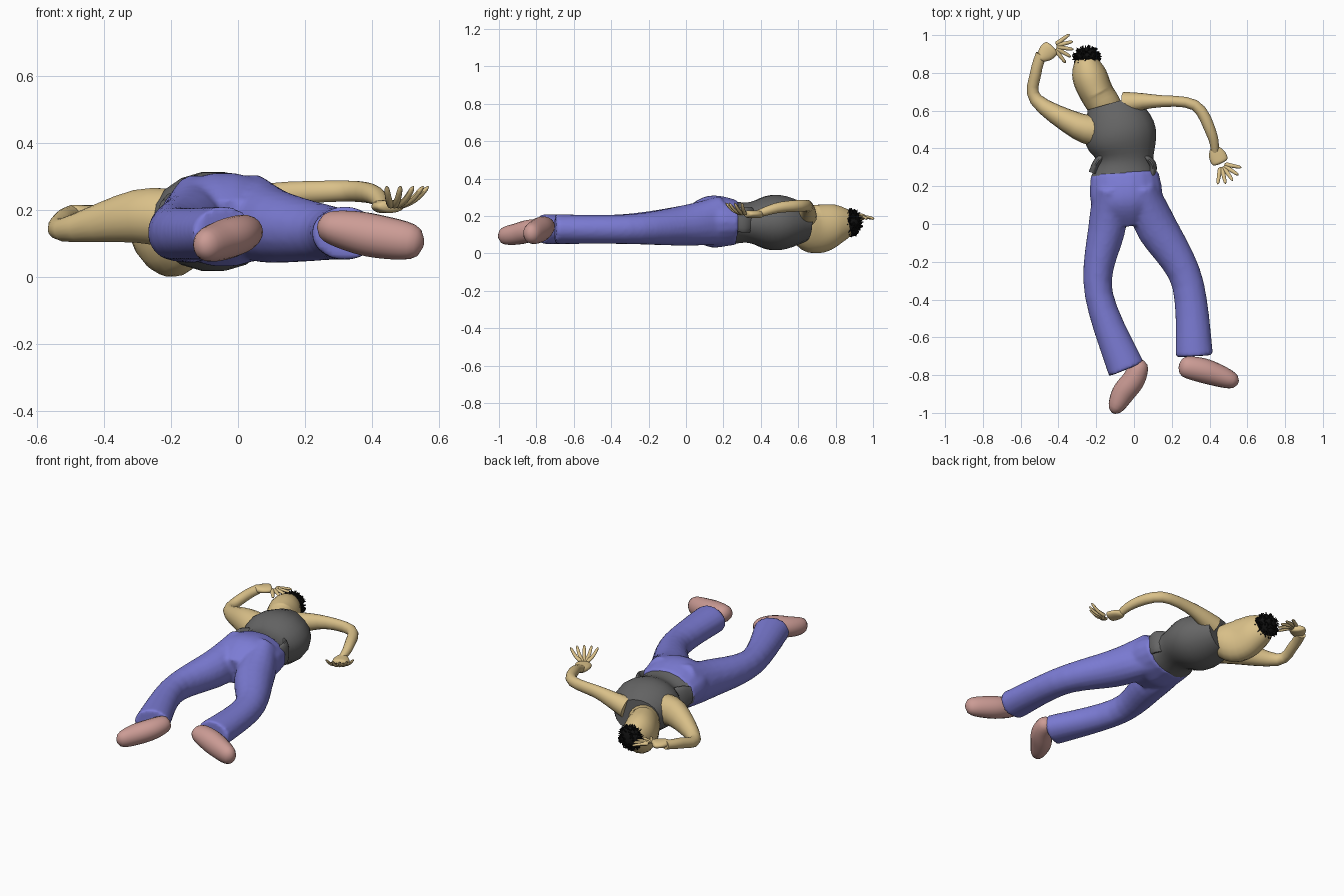
import bpy, bmesh, math, random
from mathutils import Vector, Matrix

cube = bpy.data.objects.get("Cube")
if cube:
    bpy.data.objects.remove(cube, do_unlink=True)


def material(name, red, green, blue):
    mat = bpy.data.materials.new(name)
    mat.use_nodes = True
    mat.diffuse_color = (red, green, blue, 1)
    shader = mat.node_tree.nodes["Principled BSDF"]
    shader.inputs["Base Color"].default_value = (red, green, blue, 1)
    return mat


skin = material("tan skin", .7, .53, .25)
vest_grey = material("dark grey cloth", .13, .13, .13)
trouser_blue = material("violet blue cloth", .2, .2, .66)
shoe_pink = material("dusty pink leather", .6, .33, .3)
hair_black = material("black hair", .005, .005, .005)


def spline(values, t):
    """Smooth curve through evenly spaced values, for t from start to end."""
    last = len(values) - 1
    index = int(t * last)
    f = t * last - index
    a, b, c, d = [values[max(0, min(index + k, last))] for k in (-1, 0, 1, 2)]
    return b + (c - a + (a * 2 - b * 5 + c * 4 - d + ((b - c) * 3 + d - a) * f) * f) * f * .5


def add_tube(bm, path, levels, widths, heights, rounded=False, steps=16, sides=18):
    """Sweep an ellipse along a plan path; level, width and height vary smoothly."""
    points = [Vector(point) for point in path]
    centres = []
    for i in range(steps + 1):
        plan = spline(points, i / steps)
        centres.append(Vector((plan.x, plan.y, spline(levels, i / steps))))
    loops = []
    for i, centre in enumerate(centres):
        t = i / steps
        tangent = (centres[min(i + 1, steps)] - centres[max(i - 1, 0)]).normalized()
        side = tangent.cross(Vector((0, 0, 1))).normalized()
        up = side.cross(tangent)
        size = max(.3, math.sqrt(1 - abs(2 * t - 1) ** 6)) if rounded else 1
        side *= spline(widths, t) * size
        up *= spline(heights, t) * size
        angles = [math.tau * k / sides for k in range(sides)]
        loops.append([bm.verts.new(centre + side * math.cos(a) + up * math.sin(a)) for a in angles])
    for near, far in zip(loops, loops[1:]):
        for k in range(sides):
            n = (k + 1) % sides
            bm.faces.new((near[k], near[n], far[n], far[k]))
    bm.faces.new(loops[0])
    bm.faces.new(loops[-1])


def finish(name, bm, mat):
    bmesh.ops.recalc_face_normals(bm, faces=bm.faces[:])
    mesh = bpy.data.meshes.new(name)
    bm.to_mesh(mesh)
    bm.free()
    mesh.materials.append(mat)
    for face in mesh.polygons:
        face.use_smooth = True
    mesh.set_sharp_from_angle(angle=math.radians(50))
    obj = bpy.data.objects.new(name, mesh)
    bpy.context.collection.objects.link(obj)
    return obj


def tube(name, mat, *shape, rounded=False):
    bm = bmesh.new()
    add_tube(bm, *shape, rounded=rounded)
    return finish(name, bm, mat)


# Trousers: hips and two legs fused into one cloth surface
bm = bmesh.new()
leg_levels = (.18, .15, .13, .13)
leg_heights = (.13, .11, .08, .08)
add_tube(bm, [(-.05, .27), (-.04, .13), (-.03, 0)], (.165, .17, .15), (.18, .19, .12), (.12, .14, .08))
add_tube(bm, [(-.13, .2), (-.14, 0), (-.19, -.35), (-.04, -.77)],
         leg_levels, (.08, .1, .075, .1), leg_heights)
add_tube(bm, [(.04, .2), (.11, 0), (.28, -.3), (.32, -.7)],
         leg_levels, (.08, .11, .085, .1), leg_heights)
trousers = finish("trousers", bm, trouser_blue)
fuse = trousers.modifiers.new("Fuse", "REMESH")
fuse.mode = "VOXEL"
fuse.voxel_size = .012
fuse.use_smooth_shade = True
soften = trousers.modifiers.new("Soften", "SMOOTH")
soften.iterations = 4

# Shoes
tube("right_shoe", shoe_pink, [(.04, -.72), (0, -.82), (-.06, -.9), (-.11, -1)],
     (.14, .09), (.05, .06, .06, .04), (.05, .06, .05), rounded=True)
tube("left_shoe", shoe_pink, [(.24, -.75), (.38, -.78), (.55, -.84)],
     (.155, .1), (.055, .065, .045), (.045, .065, .055), rounded=True)

# Sleeveless vest with a loose flap at each side of the hem
tube("vest", vest_grey, [(-.05, .24), (-.055, .4), (-.12, .64)],
     (.165,), (.18, .15, .19, .13), (.12, .11, .15, .1))
for name, path in (("left", [(.04, .37), (.1, .31), (.08, .21)]),
                   ("right", [(-.16, .37), (-.2, .32), (-.22, .27)])):
    tube(name + "_vest_flap", vest_grey, path, (.18,), (.02,), (.06, .07, .05))

# Head lying face down, with neck and nose
tube("head", skin, [(-.11, .57), (-.19, .68), (-.24, .8), (-.26, .92)],
     (.17, .13, .155, .165), (.09, .09, .09, .04), (.08, .13, .11, .05), rounded=True)
tube("nose", skin, [(-.24, .8), (-.21, .74)], (.05, .03), (.015,), (.015,), rounded=True)

# Arms
tube("left_arm", skin, [(-.05, .64), (.1, .65), (.32, .63), (.41, .48), (.43, .38)],
     (.2, .25, .25, .21), (.06, .03, .03, .02), (.06, .035, .03, .02))
tube("right_arm", skin, [(-.17, .49), (-.3, .52), (-.52, .66), (-.52, .8), (-.49, .9)],
     (.17, .18, .14, .17, .19), (.09, .07, .035, .03, .03), (.09, .08, .035, .03, .025))


# Hands: a palm and a fan of five fingers
def hand(side, wrist, palm, level, heading, curl):
    tube(side + "_palm", skin, [wrist, palm], (level,), (.02, .045, .045), (.02,), rounded=True)
    bm = bmesh.new()
    centre = Vector(palm)
    for finger in range(5):
        angle = math.radians(heading + (finger - 2) * 22)
        reach = Vector((math.cos(angle), math.sin(angle)))
        add_tube(bm, [centre + reach * .02, centre + reach * .11],
                 (level, level + curl * .3, level + curl),
                 (.013, .008), (.011, .007), rounded=True, steps=8, sides=8)
    finish(side + "_fingers", bm, skin)


hand("left", (.42, .41), (.46, .32), .21, -55, .06)
hand("right", (-.5, .87), (-.43, .94), .195, -8, -.01)

# Hair: a cap on the crown covered with short random tufts
random.seed(4)
crown = Vector((-.25, .885, .165))
cap = Matrix.Diagonal((.065, .05, .065))
bm = bmesh.new()
bmesh.ops.create_uvsphere(bm, u_segments=16, v_segments=10, radius=1,
                          matrix=Matrix.Translation(crown) @ cap.to_4x4())
for tuft in range(170):
    out = Vector([random.gauss(0, 1) for axis in "xyz"])
    out.y = abs(out.y) - .5
    out.normalize()
    lean = out + Vector([random.uniform(-.9, .9) for axis in "xyz"])
    turn = lean.to_track_quat("Z", "Y").to_matrix().to_4x4()
    bmesh.ops.create_cone(bm, cap_ends=True, segments=5, radius1=.007, radius2=.002, depth=.03,
                          matrix=Matrix.Translation(crown + cap @ out) @ turn)
finish("hair", bm, hair_black)
